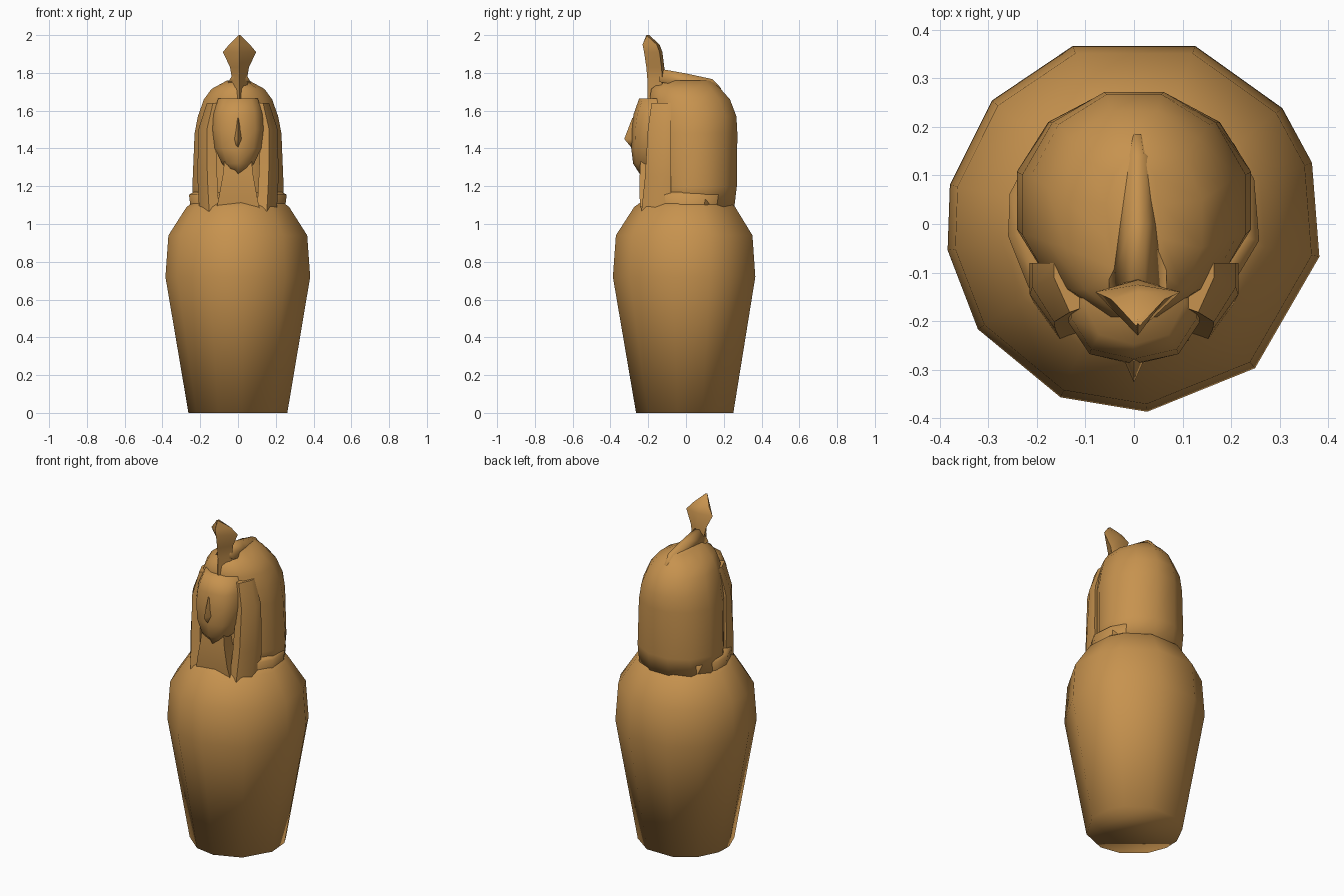
import bpy, bmesh
from math import sin, cos, radians

cube = bpy.data.objects.get("Cube")
if cube:
    bpy.data.objects.remove(cube)

clay = bpy.data.materials.new("ochre clay")
clay.use_nodes = True
color = (0.57, 0.29, 0.077, 1)
clay.diffuse_color = color
bsdf = clay.node_tree.nodes["Principled BSDF"]
bsdf.inputs["Base Color"].default_value = color
bsdf.inputs["Roughness"].default_value = 0.8


def loft(name, rings, crease=180):
    """Skin a stack of equal-sized rings and cap both ends."""
    bm = bmesh.new()
    loops = [[bm.verts.new(p) for p in ring] for ring in rings]
    n = len(loops[0])
    for a, b in zip(loops, loops[1:]):
        for i in range(n):
            j = (i + 1) % n
            bm.faces.new((a[i], a[j], b[j], b[i]))
    bm.faces.new(loops[0][::-1])
    bm.faces.new(loops[-1])
    bmesh.ops.recalc_face_normals(bm, faces=bm.faces)
    mesh = bpy.data.meshes.new(name)
    bm.to_mesh(mesh)
    bm.free()
    mesh.materials.append(clay)
    obj = bpy.data.objects.new(name, mesh)
    bpy.context.collection.objects.link(obj)
    bpy.ops.object.select_all(action='DESELECT')
    obj.select_set(True)
    bpy.context.view_layer.objects.active = obj
    if crease >= 180:
        bpy.ops.object.shade_smooth()
    else:
        bpy.ops.object.shade_smooth_by_angle(angle=radians(crease))
    return obj


def oval(z, rx, front, back, angles):
    """Ring with its own half-width, front depth and back depth."""
    mid, ry = (front + back) / 2, (back - front) / 2
    return [(rx * cos(radians(a)), mid + ry * sin(radians(a)), z) for a in angles]


def bar(z, x0, x1, front, back):
    return [(x0, back, z), (x0, front, z), (x1, front, z), (x1, back, z)]


# Jar body, with slightly uneven facets
facets = [-172, -146, -113, -86, -50, -10, 19, 38, 71, 109, 139, 168]
jar = [(0, 0.265), (0.72, 0.388), (0.94, 0.372), (1.09, 0.275), (1.13, 0.22)]
loft("jar_body", [oval(z, r, -r, r, facets) for z, r in jar])

# Collar where the lid meets the jar
loft("lid_collar", [oval(z, r, -r + 0.02, r, facets)
                    for z, r in [(1.06, 0.25), (1.155, 0.262), (1.17, 0.235)]], 70)

# Headdress: rounded behind, flatter in front
even = [15 + 30 * i for i in range(12)]
dome = [(1.08, 0.245, -0.18, 0.262), (1.2, 0.25, -0.18, 0.277), (1.48, 0.238, -0.2, 0.28),
        (1.57, 0.22, -0.2, 0.275), (1.66, 0.187, -0.2, 0.24), (1.715, 0.145, -0.19, 0.19),
        (1.76, 0.06, -0.13, 0.14)]
loft("headdress", [oval(*r, even) for r in dome])

# Lappets hanging either side of the face
for name, s in (("left", 1), ("right", -1)):
    rows = [(1.06, 0.1, 0.205, -0.225), (1.25, 0.11, 0.215, -0.205),
            (1.5, 0.12, 0.21, -0.19), (1.64, 0.1, 0.165, -0.17)]
    loft(name + "_lappet", [[(s * i, -0.08, z), (s * i, f, z),
                            (s * (i + o) / 2, f - 0.012, z), (s * o, f + 0.06, z),
                            (s * o, -0.08, z)] for z, i, o, f in rows], 60)

# Chest panel below the chin
loft("chest", [bar(1.05, -0.12, 0.12, -0.235, -0.1), bar(1.15, -0.1, 0.1, -0.247, -0.1),
               bar(1.26, -0.08, 0.08, -0.245, -0.1), bar(1.36, -0.07, 0.07, -0.24, -0.1)], 60)

# Face, with a flat brow
face = [(1.265, 0.03, -0.245), (1.32, 0.085, -0.28), (1.4, 0.123, -0.29),
        (1.5, 0.135, -0.288), (1.58, 0.13, -0.278), (1.665, 0.105, -0.248)]
loft("face", [[(-w, -0.12, z), (-w, f + 0.085, z), (-0.68 * w, f + 0.02, z), (0, f, z),
               (0.68 * w, f + 0.02, z), (w, f + 0.085, z), (w, -0.12, z)]
              for z, w, f in face], 75)

# Nose
loft("nose", [[(-w, -0.26, z), (0, f, z), (w, -0.26, z)]
              for z, w, f in [(1.4, 0.02, -0.285), (1.45, 0.03, -0.327),
                              (1.56, 0.014, -0.285)]], 75)

# Serpent on the brow: narrow stalk, flared hood, pointed tip
serpent = [(1.66, 0.05, -0.205, -0.12), (1.77, 0.04, -0.205, -0.11),
           (1.83, 0.05, -0.21, -0.115), (1.91, 0.088, -0.222, -0.125),
           (1.95, 0.055, -0.23, -0.14), (2.0, 0.004, -0.205, -0.195)]
loft("serpent", [[(0.008, f, z), (w + 0.008, b - 0.015, z), (0.008, b, z),
                  (0.008 - w, b - 0.015, z)] for z, w, f, b in serpent], 75)

# Serpent tail running back over the crown
tail = [(-0.14, 1.822, 0.03), (0, 1.797, 0.028), (0.14, 1.767, 0.024), (0.185, 1.72, 0.012)]
loft("serpent_tail", [[(0.008 - 2 * w, y, z - 0.07), (0.008 - w / 2, y, z),
                       (0.008 + w / 2, y, z), (0.008 + 2 * w, y, z - 0.07)]
                      for y, z, w in tail])
